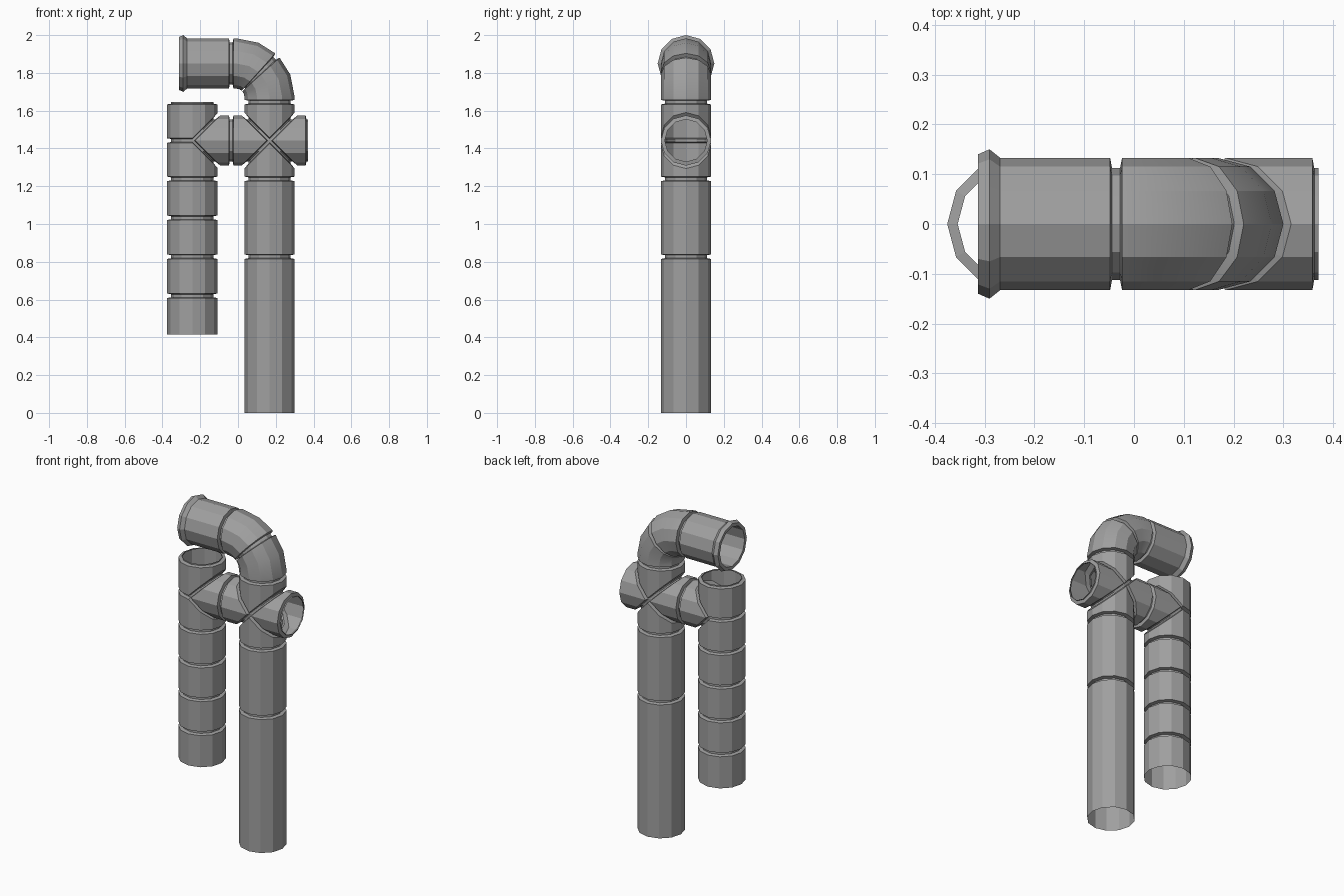
import bpy, bmesh, math
from mathutils import Vector

old = bpy.data.objects.get("Cube")
if old:
    bpy.data.objects.remove(old, do_unlink=True)

SIDES = 12
R, NECK = 0.133, 0.112          # pipe wall and recessed joint radius
LIP, SLOPE = 0.008, 0.012       # joint half-widths at the bottom and top
MAIN_X, SIDE_X, CROSS_Z, TOP_Z = 0.167, -0.242, 1.442, 1.85
UP, DOWN = Vector((0, 0, 1)), Vector((0, 0, -1))
LEFT, RIGHT = Vector((1, 0, 0)), Vector((-1, 0, 0))
Y = Vector((0, 1, 0))

metal = bpy.data.materials.new("grey metal")
metal.use_nodes = True
grey = (0.35, 0.35, 0.35, 1)
metal.diffuse_color = grey
bsdf = next(n for n in metal.node_tree.nodes if n.type == 'BSDF_PRINCIPLED')
bsdf.inputs["Base Color"].default_value = grey
bsdf.inputs["Roughness"].default_value = 0.6


def ring(origin, axis, d, r, cut=None):
    """Polygon around an axis; cut(offset) slants it for a mitre."""
    u = Y.cross(axis)
    points = []
    for k in range(SIDES):
        a = math.tau * k / SIDES
        side = r * math.cos(a)
        along = d + (cut(side) if cut else 0)
        points.append(origin + axis * along + u * side + Y * r * math.sin(a))
    return points


def loft(name, rings):
    bm = bmesh.new()
    loops = [[bm.verts.new(p) for p in pts] for pts in rings]
    for a, b in zip(loops, loops[1:]):
        for k in range(SIDES):
            n = (k + 1) % SIDES
            bm.faces.new((a[k], a[n], b[n], b[k]))
    mesh = bpy.data.meshes.new(name)
    bm.to_mesh(mesh)
    bm.free()
    mesh.materials.append(metal)
    obj = bpy.data.objects.new(name, mesh)
    bpy.context.collection.objects.link(obj)
    return obj


def pipe(name, origin, axis, stations):
    return loft(name, [ring(origin, axis, d, r) for d, r in stations])


def start():
    return [(0, NECK), (LIP, NECK), (SLOPE, R)]


def end(length):
    return [(length - SLOPE, R), (length - LIP, NECK), (length, NECK)]


def stub(name, origin, axis, length, cut, gap=1.3):
    """Arm of a tee or cross, mitred against its neighbours."""
    rings = [ring(origin, axis, d * gap, r, cut) for d, r in start()]
    rings += [ring(origin, axis, d, r) for d, r in end(length)]
    return loft(name, rings)


# Main vertical pipe
JOINTS = (0.415, 0.62, 0.827, 1.033, 1.239)
pipe("main_lower_pipe", Vector((MAIN_X, 0, 0)), UP, [(0, R)] + end(JOINTS[2]))
pipe("main_upper_pipe", Vector((MAIN_X, 0, JOINTS[2])), UP,
     start() + end(JOINTS[4] - JOINTS[2]))

# Short stacked side pipes, the lowest with a plain open end
for i, (low, high) in enumerate(zip(JOINTS, JOINTS[1:])):
    first = [(0, R)] if i == 0 else start()
    pipe(f"side_pipe_{i + 1}", Vector((SIDE_X, 0, low)), UP, first + end(high - low))

# Four-way cross
ARM = CROSS_Z - JOINTS[4]
cross = Vector((MAIN_X, 0, CROSS_Z))
for name, axis in (("upper", UP), ("lower", DOWN), ("left", LEFT), ("right", RIGHT)):
    stub(f"cross_{name}_arm", cross, axis, ARM, abs)

# Three-way tee
tee = Vector((SIDE_X, 0, CROSS_Z))
stub("tee_upper_arm", tee, UP, ARM, lambda s: max(0, s), 1)
stub("tee_lower_arm", tee, DOWN, ARM, lambda s: max(0, -s), 1)
stub("tee_branch", tee, LEFT, MAIN_X - ARM - SIDE_X, abs)

# Elbow in two halves around a bend centre
BEND = 0.177
centre = Vector((MAIN_X - BEND, 0, TOP_Z - BEND))
elbow_low, elbow_x = CROSS_Z + ARM, MAIN_X - ARM


def bend_ring(degrees, r):
    a = math.radians(degrees)
    out = Vector((math.cos(a), 0, math.sin(a)))
    tangent = Vector((-math.sin(a), 0, math.cos(a)))
    return ring(centre + out * BEND, tangent, 0, r)


foot = Vector((MAIN_X, 0, elbow_low))
lower = [ring(foot, UP, d, r) for d, r in start()]
lower += [bend_ring(a, r) for a, r in ((0, R), (22.5, R), (42, R), (43, NECK), (45, NECK))]
head = Vector((elbow_x, 0, TOP_Z))
upper = [bend_ring(a, r) for a, r in ((45, NECK), (47, NECK), (48, R), (67.5, R), (90, R))]
upper += [ring(head, RIGHT, -d, r) for d, r in reversed(start())]
for name, rings in (("elbow_lower_half", lower), ("elbow_upper_half", upper)):
    obj = loft(name, rings)
    bpy.ops.object.select_all(action='DESELECT')
    obj.select_set(True)
    bpy.context.view_layer.objects.active = obj
    bpy.ops.object.shade_smooth_by_angle(angle=math.radians(27))

# Outlet pipe with a flared rim and a short inner wall
pipe("outlet_pipe", head, RIGHT, start() + [
    (0.233, R), (0.254, 0.15), (0.277, 0.14), (0.277, 0.12), (0.12, 0.12)])
